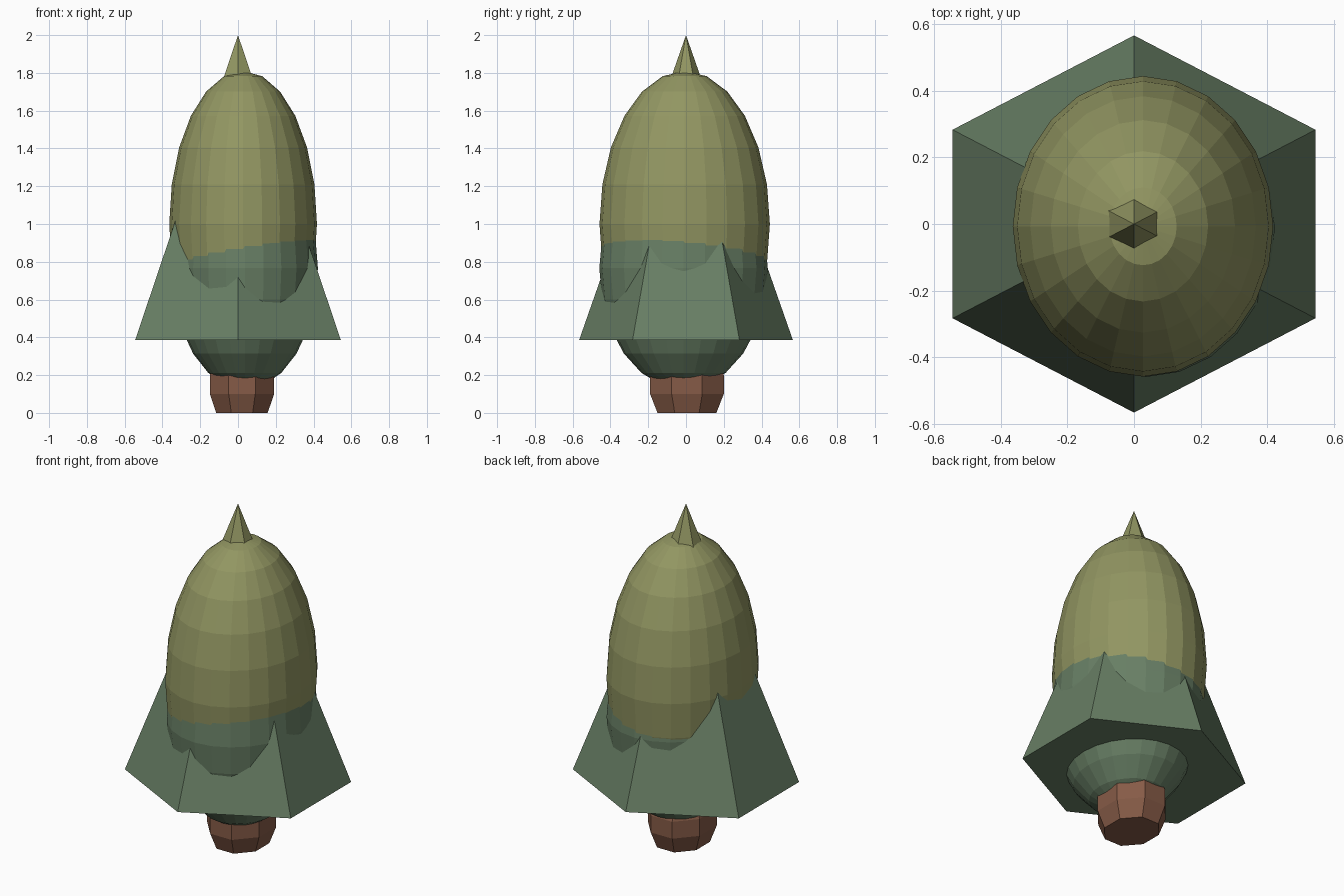
import bpy, bmesh, math
from mathutils import Matrix, Vector

if "Cube" in bpy.data.objects:
    bpy.data.objects.remove(bpy.data.objects["Cube"])


def material(name, r, g, b):
    lin = [(c / 255 / 12.92) if c < 11 else ((c / 255 + 0.055) / 1.055) ** 2.4 for c in (r, g, b)]
    m = bpy.data.materials.new(name)
    m.diffuse_color = (*lin, 1)
    m.use_nodes = True
    m.node_tree.nodes["Principled BSDF"].inputs["Base Color"].default_value = m.diffuse_color
    return m


olive = material("olive leaf", 146, 150, 98)
green = material("deep green leaf", 104, 127, 101)
brown = material("brown bark", 134, 91, 71)


def finish(name, bm, mats):
    bmesh.ops.recalc_face_normals(bm, faces=bm.faces)
    me = bpy.data.meshes.new(name)
    bm.to_mesh(me)
    bm.free()
    for m in mats:
        me.materials.append(m)
    ob = bpy.data.objects.new(name, me)
    bpy.context.collection.objects.link(ob)
    return ob


def ellipsoid(name, centre, radii, mat):
    bm = bmesh.new()
    mx = Matrix.Translation(centre) @ Matrix.Diagonal((*radii, 1))
    bmesh.ops.create_uvsphere(bm, u_segments=24, v_segments=12, radius=1, matrix=mx)
    return finish(name, bm, [mat])


# rounded foliage: tall olive crown over a squat green lower mass
ellipsoid("upper_foliage", (0.027, -0.007, 1.0), (0.391, 0.451, 0.81), olive)
ellipsoid("lower_foliage", (0.036, -0.013, 0.766), (0.387, 0.446, 0.64), green)

# six-sided cone: green skirt below, olive tip on top
bm = bmesh.new()
base = [bm.verts.new((0.629 * math.sin(a), 0.566 * math.cos(a), 0.385))
        for a in (i * math.pi / 3 for i in range(6))]
tip = bm.verts.new((0, 0, 2))
bm.faces.new(base)
for i in range(6):
    bm.faces.new((base[i], base[(i + 1) % 6], tip))
bmesh.ops.bisect_plane(bm, geom=bm.verts[:] + bm.edges[:] + bm.faces[:],
                       plane_co=(0, 0, 1.3), plane_no=(0, 0, 1))
for f in bm.faces:
    f.material_index = 1 if f.calc_center_median().z > 1.3 else 0
finish("foliage_cone", bm, [green, olive])

# eight-sided trunk, tapered at the foot
bm = bmesh.new()
rings = []
for z, s in ((0, 0.8), (0.1, 1.0), (0.2, 1.0), (0.3, 0.8)):
    rings.append([bm.verts.new((0.021 + 0.184 * s * math.cos(a), 0.005 + 0.211 * s * math.sin(a), z))
                  for a in (math.pi / 8 + i * math.pi / 4 for i in range(8))])
for lo, hi in zip(rings, rings[1:]):
    for i in range(8):
        j = (i + 1) % 8
        bm.faces.new((lo[i], lo[j], hi[j], hi[i]))
bm.faces.new(rings[0])
bm.faces.new(rings[-1])
finish("trunk", bm, [brown])
